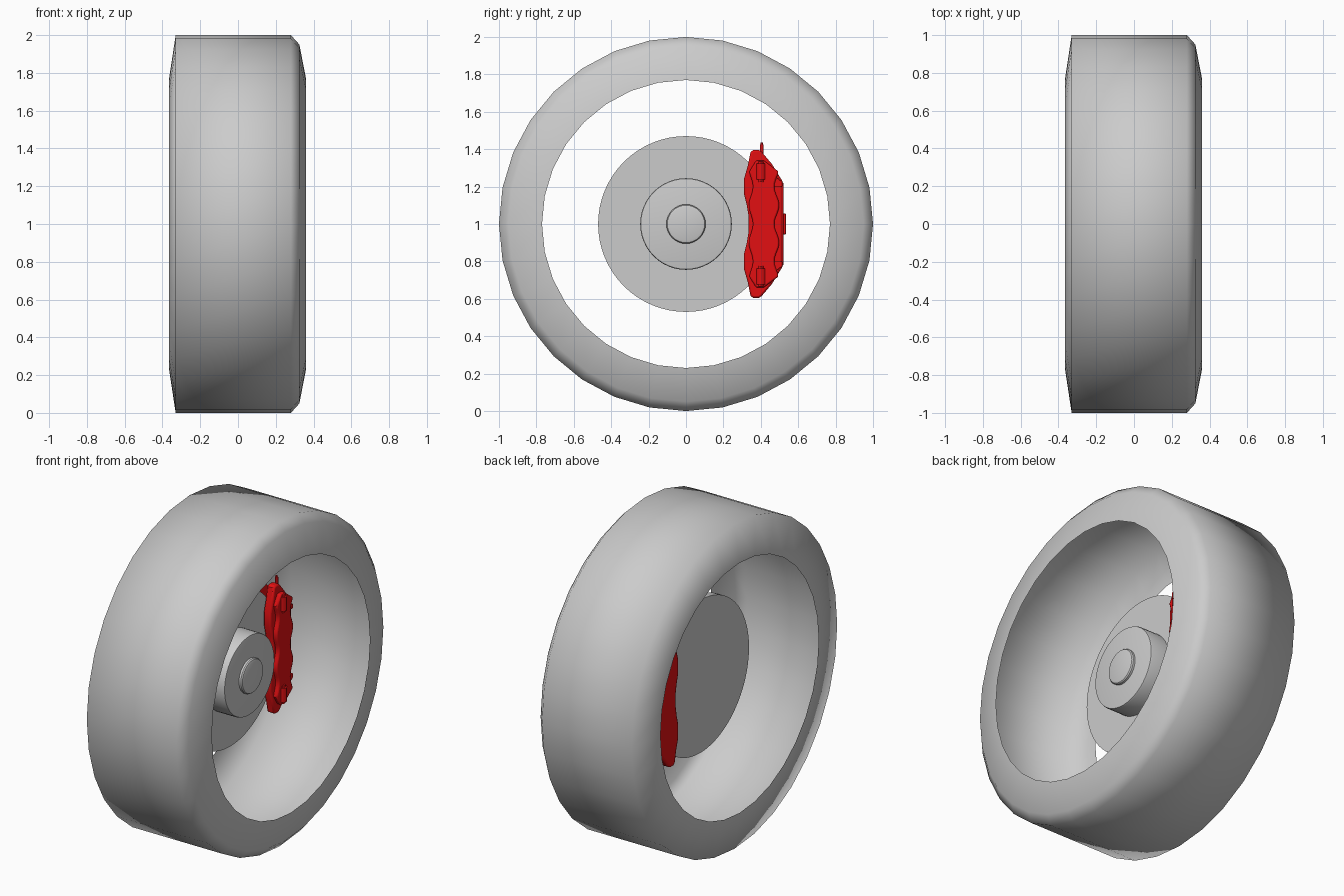
import bpy, bmesh
from math import sin, cos, pi, radians

cube = bpy.data.objects.get("Cube")
if cube:
    bpy.data.objects.remove(cube)


def material(name, rgb):
    m = bpy.data.materials.new(name)
    m.use_nodes = True
    m.diffuse_color = (*rgb, 1)
    m.node_tree.nodes["Principled BSDF"].inputs["Base Color"].default_value = (*rgb, 1)
    return m


GREY = material("light grey", (0.6, 0.6, 0.6))
RED = material("bright red", (0.76, 0.005, 0.006))
AXLE_Z = 1.0


def finish(name, bm, mat, sharp=30):
    """Turn a bmesh into a smooth object, keeping edges over the angle sharp."""
    mesh = bpy.data.meshes.new(name)
    bm.to_mesh(mesh)
    bm.free()
    mesh.materials.append(mat)
    for p in mesh.polygons:
        p.use_smooth = True
    if sharp:
        mesh.set_sharp_from_angle(angle=radians(sharp))
    obj = bpy.data.objects.new(name, mesh)
    bpy.context.scene.collection.objects.link(obj)
    return obj


def lathe(name, profile, mat, steps, sharp=30):
    """Revolve (x, radius) points around the axle."""
    bm = bmesh.new()
    rings = [[bm.verts.new((x, r * sin(2 * pi * j / steps),
                            AXLE_Z + r * cos(2 * pi * j / steps)))
              for j in range(steps)] for x, r in profile]
    for a, b in zip(rings, rings[1:]):
        for j in range(steps):
            k = (j + 1) % steps
            bm.faces.new((a[j], b[j], b[k], a[k]))
    bmesh.ops.remove_doubles(bm, verts=bm.verts, dist=1e-5)
    return finish(name, bm, mat, sharp)


def plate(name, outline, x0, x1, mat, bevel=0.0):
    """Extrude a (y, height above axle) outline along x, rounding its edges."""
    bm = bmesh.new()
    face = bm.faces.new([bm.verts.new((x0, y, AXLE_Z + z)) for y, z in outline])
    moved = bmesh.ops.extrude_face_region(bm, geom=[face])["geom"]
    bmesh.ops.translate(bm, vec=(x1 - x0, 0, 0),
                        verts=[v for v in moved if isinstance(v, bmesh.types.BMVert)])
    bmesh.ops.recalc_face_normals(bm, faces=bm.faces)
    obj = finish(name, bm, mat)
    if bevel:
        mod = obj.modifiers.new("rounded edges", "BEVEL")
        mod.width = bevel
        mod.segments = 2
        mod.limit_method = "ANGLE"
        mod.angle_limit = radians(50)
    return obj


def pin(name, y, z, x, radius, length):
    """Upright cylinder with a narrowed head."""
    bm = bmesh.new()
    for r, h, dz in ((radius, length, 0), (radius * 0.6, length * 1.3, 0)):
        made = bmesh.ops.create_cone(bm, cap_ends=True, segments=12,
                                     radius1=r, radius2=r, depth=h)
        bmesh.ops.translate(bm, vec=(x, y, AXLE_Z + z + dz), verts=made["verts"])
    return finish(name, bm, RED)


def mirrored(half):
    """Complete an outline listed from the axle height up, outer side first."""
    return half + [(y, -z) for y, z in reversed(half)]


# Tyre: open shell, smoothly shaded throughout
lathe("tyre_shell", [(-0.365, 0.77), (-0.33, 1.0), (0.28, 1.0),
                     (0.325, 0.95), (0.36, 0.77)], GREY, 32, sharp=None)

# Brake disc, hub and rounded hub cap
lathe("brake_disc", [(-0.1, 0), (-0.1, 0.47), (-0.05, 0.47), (-0.05, 0)], GREY, 64)
lathe("wheel_hub", [(-0.06, 0.245), (0.07, 0.245), (0.078, 0.242),
                    (0.08, 0.235), (0.08, 0)], GREY, 48)
lathe("hub_cap", [(0.07, 0.105), (0.093, 0.105), (0.1, 0.1),
                  (0.104, 0.088), (0.104, 0)], GREY, 32)

# Caliper halves on each side of the disc
half_outline = mirrored([(0.515, 0.23), (0.46, 0.32), (0.405, 0.385), (0.39, 0.395),
                         (0.36, 0.395), (0.345, 0.385), (0.33, 0.31), (0.31, 0.24),
                         (0.31, 0.16), (0.325, 0.1), (0.335, 0.04)])
plate("caliper_inner_half", half_outline, -0.17, -0.105, RED, 0.012)
plate("caliper_outer_half", half_outline, -0.045, 0.005, RED, 0.01)

# Bridge over the disc rim, with a centre tab
plate("caliper_bridge", mirrored([(0.52, 0.22), (0.475, 0.27), (0.475, 0.05)]),
      -0.15, 0.0, RED, 0.008)
plate("bridge_tab", mirrored([(0.535, 0.055), (0.5, 0.055)]), -0.11, -0.02, RED, 0.004)

# Raised piston housing with scalloped edges
STEPS = 28
heights = [-0.28 + 0.56 * i / STEPS for i in range(STEPS + 1)]
inner = [(0.347 + 0.011 * cos(2 * pi * z / 0.2), z) for z in heights]
outer = [(0.485 - 0.013 * cos(2 * pi * z / 0.2), z) for z in reversed(heights)]
plate("piston_housing", inner + [(0.375, 0.34), (0.415, 0.34)] + outer
      + [(0.415, -0.34), (0.375, -0.34)], -0.01, 0.03, RED, 0.008)

# Guide pins at both ends, side ribs, and the bleed nipple on top
for side, label in ((1, "upper"), (-1, "lower")):
    pin(label + "_guide_pin", 0.4, side * 0.28, 0.025, 0.025, 0.085)
    plate(label + "_side_rib", [(0.47, side * 0.2), (0.515, side * 0.2),
                                (0.515, side * 0.225), (0.47, side * 0.26)],
          -0.02, 0.015, RED, 0.003)
pin("bleed_nipple", 0.405, 0.39, -0.02, 0.009, 0.07)
